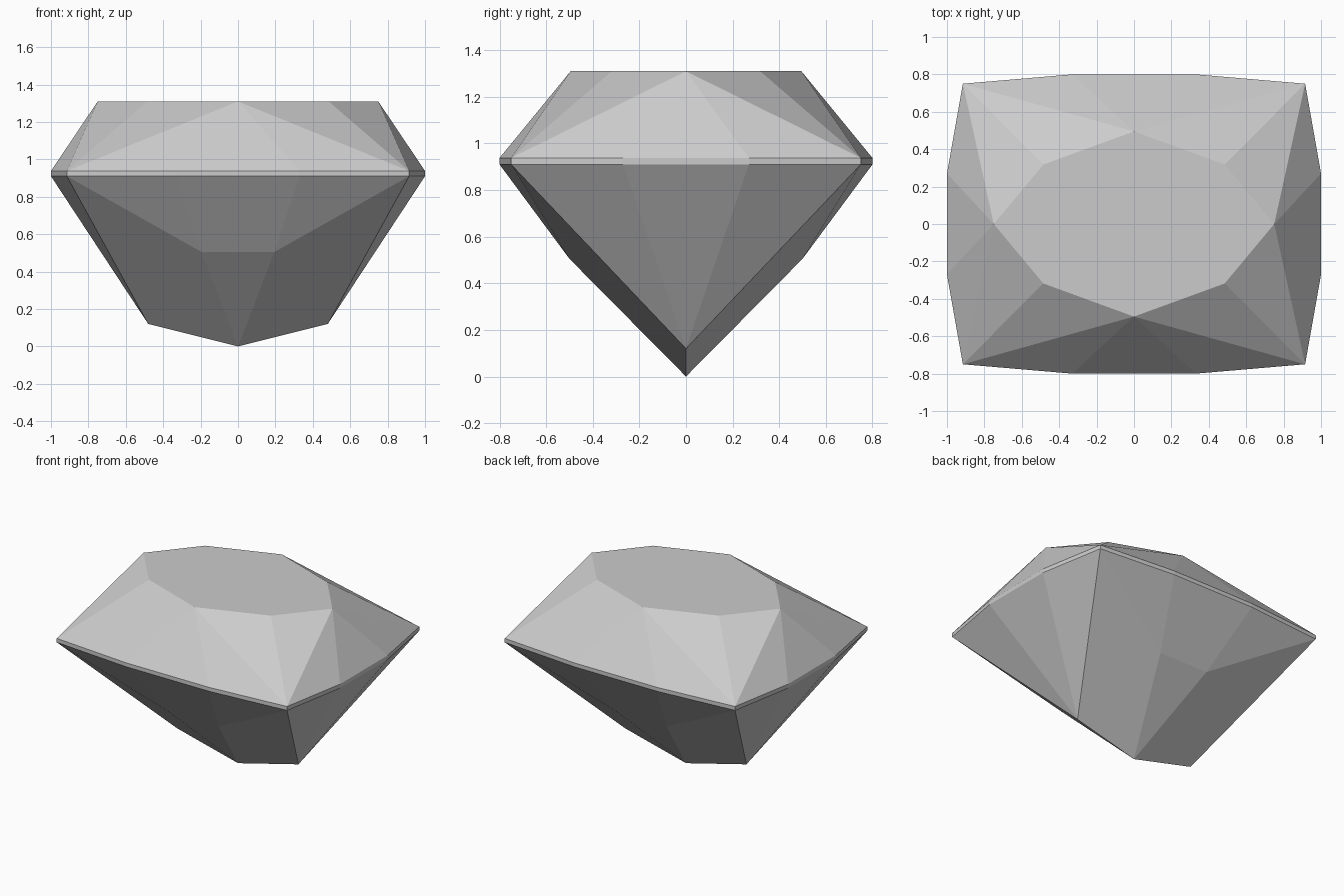
import bpy
import bmesh

cube = bpy.data.objects.get("Cube")
if cube:
    bpy.data.objects.remove(cube, do_unlink=True)

TABLE_Z, GIRDLE_TOP, GIRDLE_LOW = 1.31, 0.938, 0.91

# One quarter of the stone's outline, running from the back middle to the left middle
girdle = [(0, 0.8), (0.33, 0.8), (0.915, 0.75), (1, 0.27), (1, 0)]
table = [(0, 0.495), (0.485, 0.318), (0.75, 0)]

bm = bmesh.new()


def ring(outline, z):
    return [bm.verts.new((x, y, z)) for x, y in outline]


def facets(*faces):
    for verts in faces:
        bm.faces.new(verts)


# Flat table on top
back, diagonal, side = ring(table, TABLE_Z)
centre = bm.verts.new((0, 0, TABLE_Z))
facets((centre, side, diagonal, back))

# Crown facets between table and girdle
upper = ring(girdle, GIRDLE_TOP)
b0, b1, corner, s1, s0 = upper
facets((back, b1, b0), (back, corner, b1), (back, diagonal, corner),
       (diagonal, side, corner), (side, s1, corner), (side, s0, s1))

# Thin girdle band
lower = ring(girdle, GIRDLE_LOW)
for i in range(len(girdle) - 1):
    facets((upper[i], upper[i + 1], lower[i + 1], lower[i]))

# Pavilion facets down to the keel and its point
b0, b1, corner, s1, s0 = lower
mid = bm.verts.new((0, 0.5, 0.505))
step = bm.verts.new((0.195, 0.5, 0.505))
keel = bm.verts.new((0.48, 0, 0.12))
tip = bm.verts.new((0, 0, 0))
facets((b0, b1, step, mid), (b1, corner, step), (corner, s1, keel),
       (s1, s0, keel), (mid, step, tip), (step, corner, keel, tip))

# Mirror the quarter into the whole stone
for axis in "XY":
    bmesh.ops.mirror(bm, geom=bm.verts[:] + bm.edges[:] + bm.faces[:],
                     axis=axis, merge_dist=0.0001)
bmesh.ops.remove_doubles(bm, verts=bm.verts[:], dist=0.0001)

# Join the halves of facets that cross the middle
bmesh.ops.dissolve_limit(bm, angle_limit=0.005, verts=bm.verts[:], edges=bm.edges[:])
bmesh.ops.recalc_face_normals(bm, faces=bm.faces[:])

mesh = bpy.data.meshes.new("cut_gemstone")
bm.to_mesh(mesh)
bm.free()

stone = bpy.data.materials.new("light_grey")
stone.use_nodes = True
grey = (0.6, 0.6, 0.6, 1)
stone.diffuse_color = grey
stone.node_tree.nodes["Principled BSDF"].inputs["Base Color"].default_value = grey
mesh.materials.append(stone)

bpy.context.collection.objects.link(bpy.data.objects.new("cut_gemstone", mesh))
